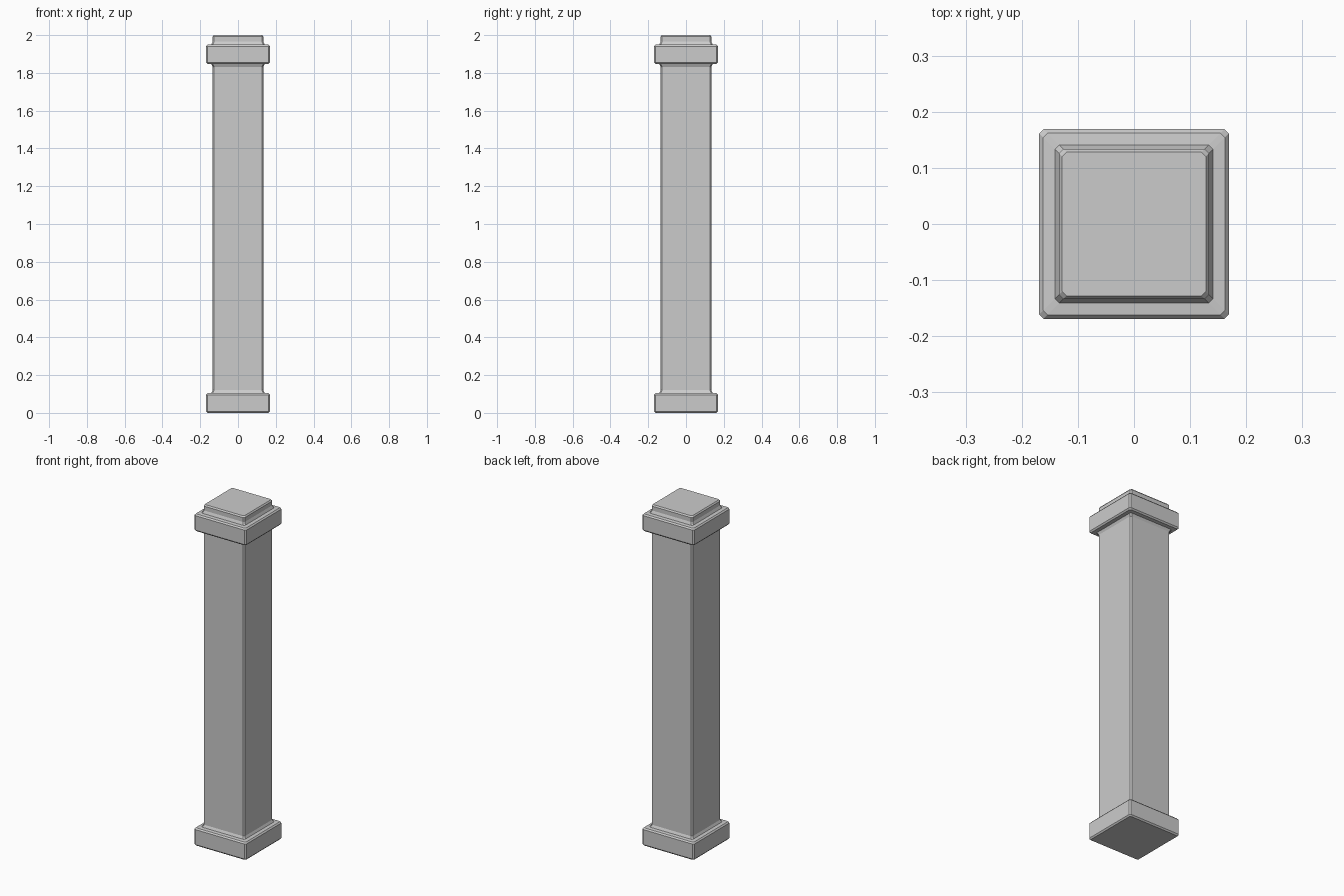
import bpy, bmesh

if "Cube" in bpy.data.objects:
    bpy.data.objects.remove(bpy.data.objects["Cube"])

CHAMFER = 0.008

# Lower half-profiles as (half width, height): plinth, shaft, capital, top cap
PLINTH = [(0.162, 0.0), (0.169, 0.008), (0.169, 0.096), (0.162, 0.104)]
SHAFT = [(0.141, 0.106), (0.134, 0.12), (0.134, 1.832), (0.141, 1.846)]
CAPITAL = [(0.162, 1.848), (0.169, 1.856), (0.169, 1.941), (0.162, 1.949)]
TOP_CAP = [(0.141, 1.951), (0.134, 1.967), (0.134, 1.992), (0.128, 2.0)]


def ring(bm, half, z):
    """Square outline with chamfered corners."""
    c = half - CHAMFER
    pts = []
    for sx, sy in ((1, 1), (-1, 1), (-1, -1), (1, -1)):
        pair = [(sx * half, sy * c), (sx * c, sy * half)]
        pts += pair if sx * sy > 0 else pair[::-1]
    return [bm.verts.new((x, y, z)) for x, y in pts]


def loft(name, profile):
    """Stack outlines along z into one closed, flat-faced solid."""
    bm = bmesh.new()
    rings = [ring(bm, h, z) for h, z in profile]
    for a, b in zip(rings, rings[1:]):
        for i in range(8):
            j = (i + 1) % 8
            bm.faces.new((a[i], a[j], b[j], b[i]))
    bm.faces.new(rings[0][::-1])
    bm.faces.new(rings[-1])
    bmesh.ops.recalc_face_normals(bm, faces=bm.faces)
    mesh = bpy.data.meshes.new(name)
    bm.to_mesh(mesh)
    bm.free()
    obj = bpy.data.objects.new(name, mesh)
    bpy.context.collection.objects.link(obj)
    return obj


# One continuous skin from plinth to top cap
loft("square_pillar", PLINTH + SHAFT + CAPITAL + TOP_CAP)
